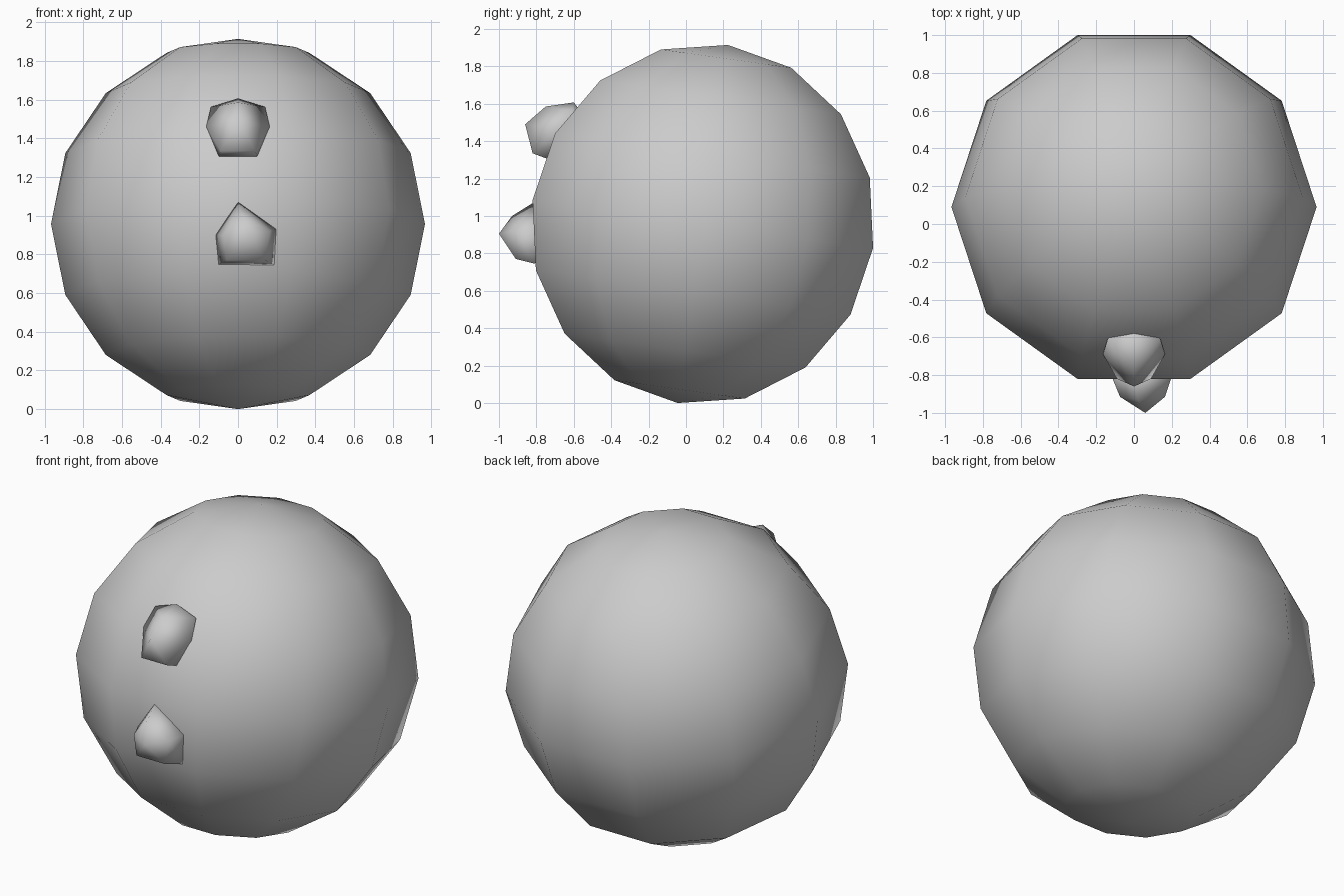
import bpy, bmesh
from math import atan2, radians
from mathutils import Matrix, Vector

if "Cube" in bpy.data.objects:
    bpy.data.objects.remove(bpy.data.objects["Cube"])

R = 0.9665
CENTER = Vector((0, 0.09, 0.957))


def finish(bm, name):
    for f in bm.faces:
        f.smooth = True
    bmesh.ops.recalc_face_normals(bm, faces=bm.faces)
    mesh = bpy.data.meshes.new(name)
    bm.to_mesh(mesh)
    bm.free()
    obj = bpy.data.objects.new(name, mesh)
    bpy.context.collection.objects.link(obj)
    return obj


def lump(name, points, root):
    """Faceted pebble: hull of its visible corners and a root inside the ball."""
    bm = bmesh.new()
    for p in points + [root]:
        bm.verts.new(p)
    bmesh.ops.convex_hull(bm, input=bm.verts)
    loose = [v for v in bm.verts if not v.link_faces]
    bmesh.ops.delete(bm, geom=loose, context='VERTS')
    return finish(bm, name)


def mirrored(points):
    return [(s * x, y, z) for x, y, z in points for s in (1, -1)]


# Big ball: ten segments, eight rings, a corner on the x axis, leaning back 8 degrees
bm = bmesh.new()
bmesh.ops.create_uvsphere(bm, u_segments=10, v_segments=8, radius=R)
corner = min(bm.verts, key=lambda v: abs(v.co.z)).co
turn = Matrix.Rotation(-atan2(corner.y, corner.x), 4, 'Z')
lean = Matrix.Rotation(radians(-8), 4, 'X')
bm.transform(Matrix.Translation(CENTER) @ lean @ turn)
finish(bm, "ball")

# Upper pebble: symmetric, tip and crown on the centre line
lump("upper_pebble",
     [(0, -0.86, 1.49), (0, -0.75, 1.585), (0, -0.60, 1.607)]
     + mirrored([(0.09, -0.82, 1.335), (0.10, -0.74, 1.305),
                 (0.164, -0.69, 1.46), (0.14, -0.61, 1.562)]),
     (0, -0.45, 1.42))

# Lower pebble: tip, front ring, then the five-sided rim at the ball
lump("lower_pebble",
     [(0.06, -1.0, 0.905),
      (0.02, -0.93, 1.0), (0.164, -0.915, 0.92), (0.14, -0.91, 0.77),
      (-0.06, -0.91, 0.77), (-0.074, -0.915, 0.90),
      (0.0, -0.815, 1.072), (0.197, -0.815, 0.93), (0.187, -0.81, 0.745),
      (-0.10, -0.81, 0.748), (-0.115, -0.815, 0.90)],
     (0.04, -0.65, 0.89))
